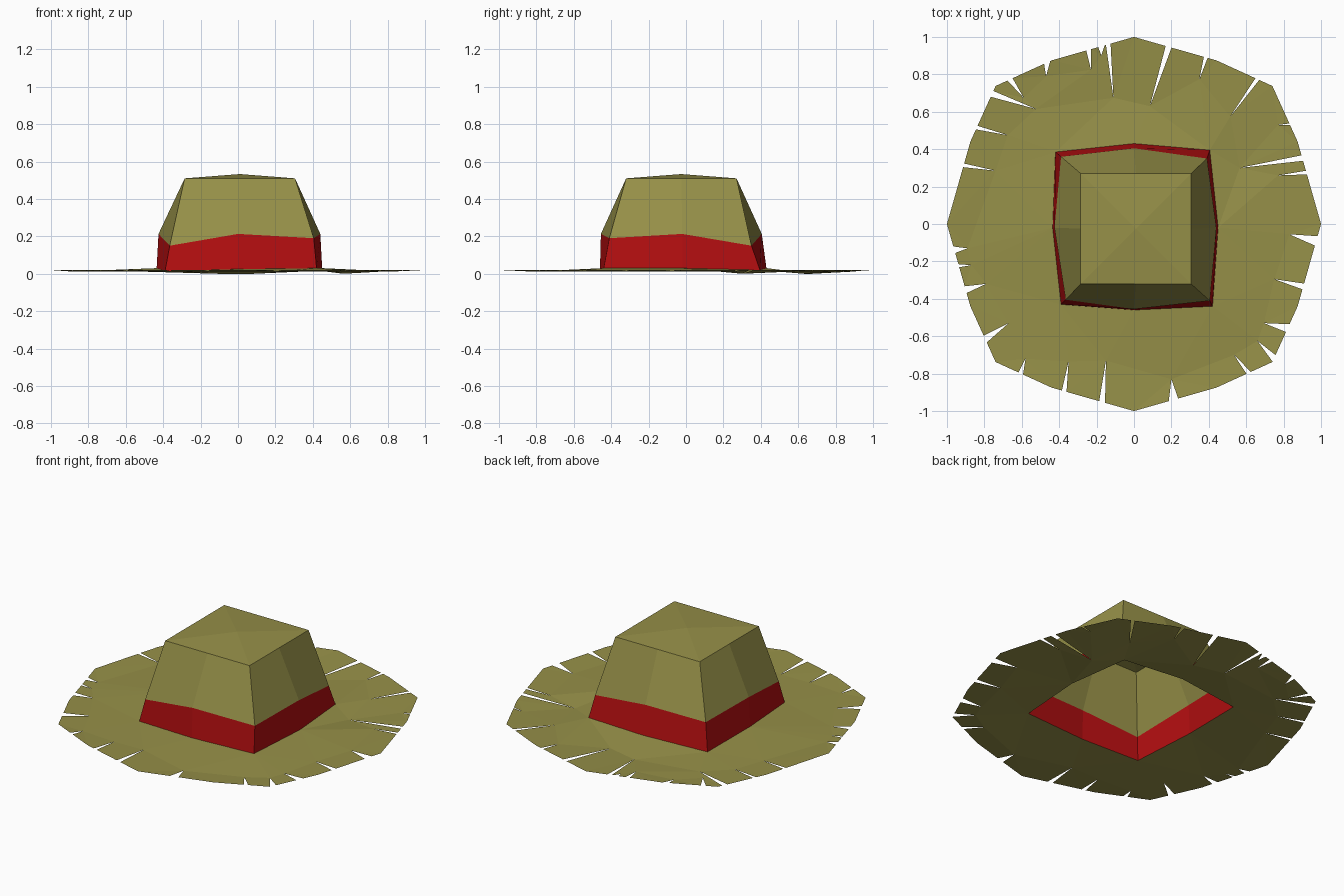
import bpy, bmesh, math
from mathutils import Vector

if "Cube" in bpy.data.objects:
    bpy.data.objects.remove(bpy.data.objects["Cube"])


def material(name, rgb):
    m = bpy.data.materials.new(name)
    m.diffuse_color = (*rgb, 1)
    m.use_nodes = True
    m.node_tree.nodes["Principled BSDF"].inputs["Base Color"].default_value = m.diffuse_color
    return m


STRAW = material("olive straw", (0.305, 0.279, 0.065))
RED = material("red band", (0.456, 0.0045, 0.0052))


def finish(bm, name, mat):
    mesh = bpy.data.meshes.new(name)
    bm.to_mesh(mesh)
    bm.free()
    obj = bpy.data.objects.new(name, mesh)
    bpy.context.collection.objects.link(obj)
    mesh.materials.append(mat)


# Eight-point rings: back-left corner, then clockwise from above
base = [(-.42, .385, .02), (0, .43, .03), (.405, .395, .02), (.45, -.02, .03),
        (.42, -.44, .03), (0, -.46, .025), (-.39, -.43, .015), (-.435, -.02, .03)]
band_top = [(-.39, .36, .19), (0, .405, .213), (.39, .35, .15), (.44, -.02, .213),
            (.405, -.41, .19), (0, -.455, .213), (-.365, -.405, .15), (-.425, -.02, .213)]
crown_top = [(-.285, .27, .51), (.01, .27, .51), (.305, .27, .51), (.305, -.025, .51),
             (.305, -.32, .51), (.01, -.32, .51), (-.285, -.32, .51), (-.285, -.025, .51)]


def wall(bm, low, high):
    a = [bm.verts.new(p) for p in low]
    b = [bm.verts.new(p) for p in high]
    for i in range(8):
        j = (i + 1) % 8
        bm.faces.new((a[j], a[i], b[i], b[j]))
    return b


# Hat band
bm = bmesh.new()
wall(bm, base, band_top)
finish(bm, "hat_band", RED)

# Crown with a shallow peaked roof
bm = bmesh.new()
rim = wall(bm, band_top, crown_top)
apex = bm.verts.new((.01, -.025, .533))
for i in range(8):
    bm.faces.new((rim[(i + 1) % 8], rim[i], apex))
finish(bm, "crown", STRAW)

# Sixteen-sided brim outline, mirrored from one quarter
quarter = [(1, 0), (.875, .44), (.74, .738), (.44, .875)]
outline = []
for k in range(4):
    pts = quarter if k % 2 == 0 else [(1, 0), (.875, .44), (.738, .74), (.44, .875)]
    c, s = [(1, 0), (0, 1), (-1, 0), (0, -1)][k]
    outline += [(x * c - y * s, x * s + y * c) for x, y in pts]


def degrees(p):
    return math.degrees(math.atan2(p[1], p[0])) % 360


def on_outline(angle):
    """Point of the outline in the given direction."""
    d = Vector((math.cos(math.radians(angle)), math.sin(math.radians(angle))))
    for i, p in enumerate(outline):
        q = outline[(i + 1) % 16]
        lo, hi = degrees(p), degrees(q) or 360
        if lo <= angle % 360 < (hi if hi > lo else hi + 360):
            p, e = Vector(p), Vector(q) - Vector(p)
            return tuple(d * (p.cross(e) / d.cross(e)))


# Frayed slits: tip x, tip y, two mouth angles
slits = [
    (.085, .63, 79.9, 78), (.35, .775, 67.3, 66.1), (.515, .575, 50.2, 49),
    (.77, .53, 32.9, 32.3), (.565, .30, 22.3, 20.5), (.77, .26, 17.2, 16),
    (.83, -.055, -3.8, -6.8), (.75, -.295, -19.3, -21.2), (.695, -.53, -32.8, -35.4),
    (.66, -.625, -42.8, -44.8), (.535, -.70, -51.7, -53.1), (.20, -.83, -75.8, -78.9),
    (-.15, -.73, -99.2, -101.1), (-.35, -.735, -111.9, -113.4), (-.58, -.72, -126.4, -127.9),
    (-.67, -.53, -141.2, -143.4), (-.79, -.32, -157.6, -159.8), (-.87, -.22, -166.1, -167.1),
    (-.89, -.13, -170.8, -172.9), (-.74, .285, 161.6, 160.4), (-.675, .475, 149.1, 147.9),
    (-.525, .615, 138.4, 136.6), (-.59, .675, 131.4, 129.8), (-.47, .79, 119.3, 117.2),
    (-.23, .825, 105.4, 103.8), (-.175, .9, 101.4, 99.3), (-.11, .675, 98.9, 97.4)]

edge = [(degrees(p), (*p, .02)) for p in outline
        if not any(b % 360 <= degrees(p) <= a % 360 for _, _, a, b in slits)]
for x, y, a, b in slits:
    tip_z = 0.0 if math.hypot(x, y) < .7 else .012
    mid = (a + b) / 2
    edge += [(b % 360, (*on_outline(b), .02)), (mid % 360, (x, y, tip_z)),
             (a % 360, (*on_outline(a), .02))]
edge = [p for _, p in sorted(edge)]

# Brim: flat fill between the frayed edge and the crown base, then bent slightly
bm = bmesh.new()
height = {}
edges = []
for loop in (edge, base):
    vs = []
    for x, y, z in loop:
        v = bm.verts.new((x, y, 0))
        height[v] = z
        vs.append(v)
    edges += [bm.edges.new((vs[i - 1], vs[i])) for i in range(len(vs))]
bmesh.ops.triangle_fill(bm, edges=edges, use_beauty=True, normal=(0, 0, 1))
for f in bm.faces:
    f.normal_update()
    if f.normal.z < 0:
        f.normal_flip()
for v in bm.verts:
    v.co.z = height[v]
finish(bm, "brim", STRAW)
